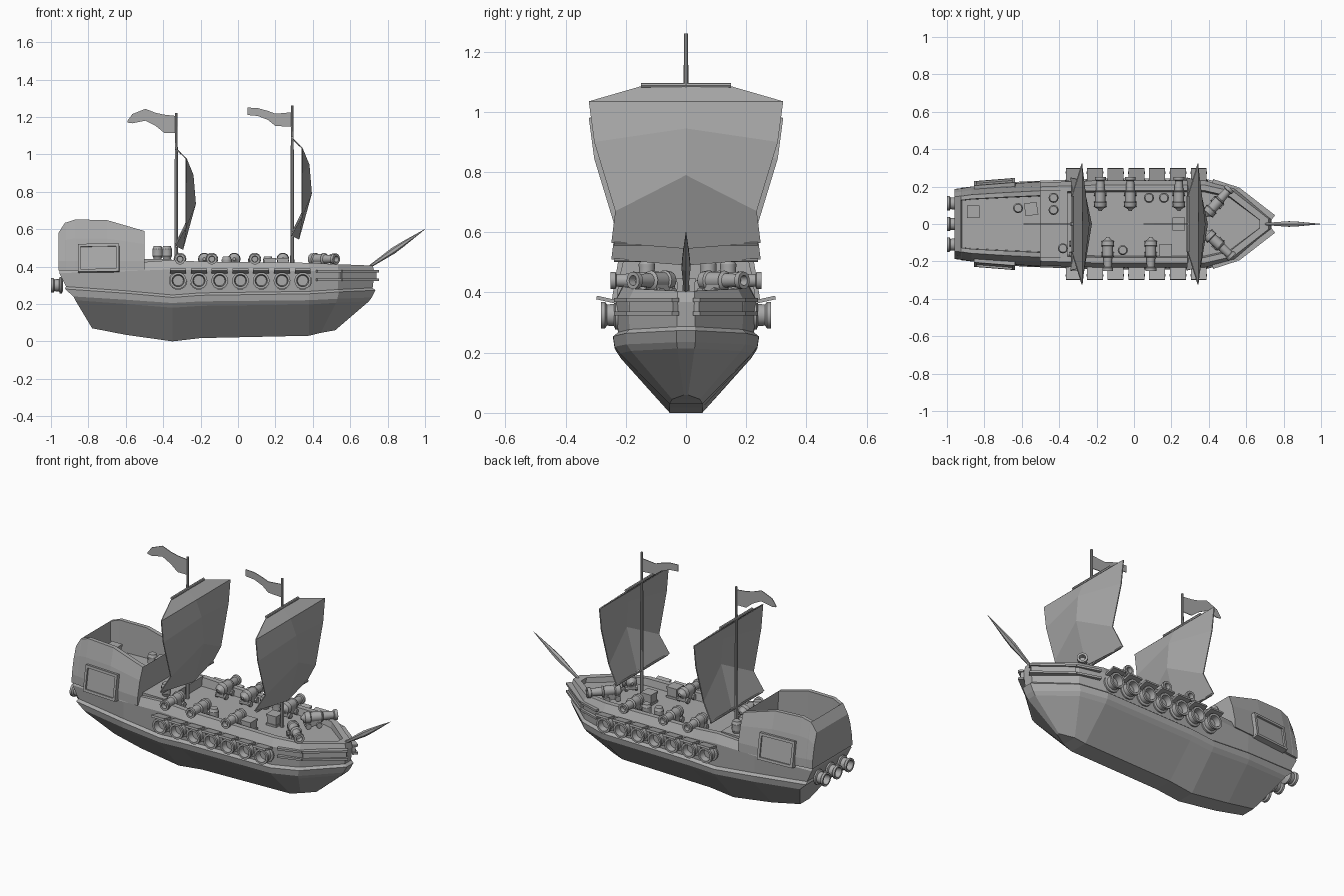
import bpy, bmesh, math
from mathutils import Vector, Matrix

cube = bpy.data.objects.get("Cube")
if cube:
    bpy.data.objects.remove(cube, do_unlink=True)

grey = bpy.data.materials.new("plain grey")
grey.use_nodes = True
grey.diffuse_color = (0.4, 0.4, 0.4, 1)
grey.node_tree.nodes["Principled BSDF"].inputs["Base Color"].default_value = (0.4, 0.4, 0.4, 1)


def finish(name, bm, smooth=False):
    bmesh.ops.recalc_face_normals(bm, faces=bm.faces)
    mesh = bpy.data.meshes.new(name)
    bm.to_mesh(mesh)
    bm.free()
    mesh.materials.append(grey)
    ob = bpy.data.objects.new(name, mesh)
    bpy.context.collection.objects.link(ob)
    if smooth:
        bpy.ops.object.select_all(action='DESELECT')
        ob.select_set(True)
        bpy.context.view_layer.objects.active = ob
        bpy.ops.object.shade_smooth_by_angle(angle=0.6)
    return ob


def loft(name, sections):
    """Skin half sections, mirrored across y, into a closed body."""
    bm = bmesh.new()
    rings = []
    for half in sections:
        full = half + [(x, -y, z) for x, y, z in reversed(half)]
        rings.append([bm.verts.new(p) for p in full])
    n = len(rings[0])
    for a, b in zip(rings, rings[1:]):
        for i in range(n):
            j = (i + 1) % n
            bm.faces.new((a[i], a[j], b[j], b[i]))
    for ring in (rings[0], rings[-1]):
        caps = n // 2
        for i in range(caps - 1):
            bm.faces.new((ring[i], ring[i + 1], ring[n - 2 - i], ring[n - 1 - i]))
    return finish(name, bm)


def lathe(name, profile, start, direction, sides=14):
    """Spin (radius, distance) pairs about a direction."""
    turn = Vector((0, 0, 1)).rotation_difference(Vector(direction)).to_matrix().to_4x4()
    place = Matrix.Translation(start) @ turn
    bm = bmesh.new()
    rings = []
    for r, h in profile:
        rings.append([bm.verts.new(place @ Vector((r * math.cos(k * math.tau / sides),
                      r * math.sin(k * math.tau / sides), h))) for k in range(sides)])
    for a, b in zip(rings, rings[1:]):
        for k in range(sides):
            m = (k + 1) % sides
            bm.faces.new((a[k], a[m], b[m], b[k]))
    bm.faces.new(rings[0])
    bm.faces.new(rings[-1])
    return finish(name, bm, sides > 8)


def box(name, centre, size, rot=None):
    bm = bmesh.new()
    bmesh.ops.create_cube(bm, size=1)
    m = Matrix.Translation(centre) @ (rot or Matrix()) @ Matrix.Diagonal((*size, 1))
    bmesh.ops.transform(bm, matrix=m, verts=bm.verts)
    return finish(name, bm)


def beam(name, p, q, depth, height):
    p, q = Vector(p), Vector(q)
    rot = Vector((1, 0, 0)).rotation_difference(q - p).to_matrix().to_4x4()
    return box(name, (p + q) / 2, ((q - p).length, depth, height), rot)


# Hull: stations give (x or bow fraction, width factor, sheer)
stations = [("stern", .8, 1), (-.6, .94, .5), (-.35, .98, 0), (-.2, 1, .25),
            (.38, 1, .43), ("bow", .83, .65), ("tip", .13, .85)]
# Rows give stern x, tip x, half width, height, sheer weight
rows = [(-.78, .52, .055, 0, .07), (-.87, .70, .22, .18, .04),
        (-.88, .715, .237, .205, .035), (-.925, .735, .242, .235, .045),
        (-.92, .72, .226, .248, .045), (-.955, .73, .232, .385, -.02),
        (-.955, .72, .208, .435, -.035), (-.93, .67, .178, .435, -.035),
        (-.93, .67, .17, .385, -.01)]
sections = []
for where, width, sheer in stations:
    half = []
    for stern, tip, hw, z, weight in rows:
        x = {"stern": stern, "bow": .38 + .45 * (tip - .38), "tip": tip}.get(where, where)
        half.append((x, hw * width, z + sheer * weight))
    sections.append(half)
loft("hull", sections)

# Stern castle: x, width factor, wall top, floor
castle = [(-.96, .82, .58, .58), (-.925, .84, .635, .635), (-.92, .84, .635, .47),
          (-.87, .88, .652, .47), (-.7, .94, .648, .47), (-.5, 1, .59, .47)]
loft("stern_castle", [[(x, .228 * w, .38), (x, .226 * w, .43), (x, .205 * w, (top + .43) / 2 + .01),
                       (x, .178 * w, top), (x, .152 * w, top), (x, .148 * w, floor)]
                      for x, w, top, floor in castle])
box("quarter_deck", (-.43, 0, .41), (.15, .36, .06))

# Framed side windows and bow panels
for s in (-1, 1):
    lean = Matrix.Rotation(s * .16, 4, 'X') @ Matrix.Rotation(s * .08, 4, 'Z')
    mid = Vector((-.745, s * .206, .445))
    box("castle_window_pane", mid, (.2, .02, .13), lean)
    for k in (-1, 1):
        box("castle_window_rail", mid + lean @ Vector((0, 0, k * .068)), (.22, .04, .015), lean)
        box("castle_window_post", mid + lean @ Vector((k * .103, 0, 0)), (.015, .04, .13), lean)
    for z in (.33, .375):
        beam("bow_strake", (.42, s * .228, z), (.55, s * .186, z), .025, .012)
        beam("bow_strake", (.55, s * .186, z), (.745, s * .035, z), .03, .012)
    beam("bow_panel", (.55, s * .18, .352), (.735, s * .035, .352), .02, .045)

# Gun ports along both sides and across the stern
gun = [(.035, 0), (.05, .008), (.05, .018), (.038, .022), (.036, .045), (.045, .052),
       (.045, .065), (.033, .065), (.028, .03)]
for i in range(7):
    x = -.32 + i * .111
    for s in (-1, 1):
        lathe("side_gun", gun, (x, s * .217, .325), (0, s, 0))
        box("port_lid", (x, s * .264, .376), (.085, .068, .012), Matrix.Rotation(s * .22, 4, 'X'))
for y in (-.11, 0, .11):
    lathe("stern_gun", [(r * .88, h) for r, h in gun], (-.935, y, .3), (-1, 0, 0))


# Deck cannons on wheeled carriages
def cannon(x, y, angle, length=.16):
    d = Vector((math.cos(angle), math.sin(angle), 0))
    side = Vector((-d.y, d.x, 0))
    back = Vector((x, y, .44)) - d * length / 2
    shape = [(.008, -.02), (.014, -.01), (.03, 0), (.034, .15), (.028, .18), (.028, .5),
             (.033, .52), (.024, .56), (.021, .88), (.029, .9), (.029, 1), (.017, 1), (.015, .85)]
    lathe("deck_cannon", [(r, h * length if h > 0 else h) for r, h in shape], back, d)
    rot = Matrix.Rotation(angle, 4, 'Z')
    box("cannon_carriage", back + d * .045 - Vector((0, 0, .03)), (.09, .045, .03), rot)
    for k in (.015, .075):
        for s in (-1, 1):
            lathe("carriage_wheel", [(.016, 0), (.016, .012)],
                  back + d * k + side * s * .022 - Vector((0, 0, .04)), side * s, 10)


up, down = math.pi / 2, -math.pi / 2
for x, y, a in ((-.18, .17, up), (-.02, .17, up), (-.14, -.17, down), (.09, -.17, down),
                (-.31, -.17, down), (.24, .17, up)):
    cannon(x, y, a)
cannon(.455, .125, .85, .18)
cannon(.46, -.115, -.75, .18)

# Barrels and crates
cask = [(.021, 0), (.024, .012), (.027, .016), (.027, .024), (.026, .035), (.027, .046),
        (.027, .054), (.024, .058), (.021, .07)]
for x, y, z in ((-.43, .14, .44), (-.43, .075, .44), (-.62, .085, .47), (.08, .14, .383),
                (.16, .14, .383), (-.06, -.14, .383), (-.38, -.13, .44)):
    lathe("barrel", cask, (x, y, z), (0, 0, 1), 12)
for x, y, z, a in ((-.86, .065, .47, 0), (-.55, .08, .47, .15), (.24, 0, .383, 0), (.17, -.14, .383, 0)):
    rot = Matrix.Rotation(a, 4, 'Z')
    box("crate", (x, y, z + .032), (.06, .06, .06), rot)
    for h in (.006, .058):
        box("crate_band", (x, y, z + h), (.068, .068, .012), rot)


# Sails: centre (x, z), edge (x, half width, z)
sail_rows = [(0, 1.09, 0, .15, 1.085), (.055, 1.035, .055, .323, 1.035), (.092, .945, .055, .305, .90),
             (.105, .79, .055, .235, .67), (.037, .545, -.005, .248, .565)]


def rig(label, x, drop, top):
    bm = bmesh.new()
    grid = [[bm.verts.new(p) for p in ((x + ex, -hw, ez - drop), (x + cx, 0, cz - drop),
                                       (x + ex, hw, ez - drop))] for cx, cz, ex, hw, ez in sail_rows]
    for a, b in zip(grid, grid[1:]):
        for i in (0, 1):
            bm.faces.new((a[i], a[i + 1], b[i + 1], b[i]))
    sail = finish(label + "_sail", bm)
    sheet = sail.modifiers.new("thickness", 'SOLIDIFY')
    sheet.thickness = .006
    lathe(label + "_mast", [(.011, 0), (.007, top - .38)], (x, 0, .38), (0, 0, 1), 8)
    lathe(label + "_upper_yard", [(.008, 0), (.008, .3)], (x, -.15, 1.088 - drop), (0, 1, 0), 8)
    lathe(label + "_lower_yard", [(.006, 0), (.006, .48)], (x, -.24, .562 - drop), (0, 1, 0), 8)


rig("fore", .29, 0, 1.26)
rig("aft", -.33, .055, 1.222)


# Wavy pennants: (x, upper z, lower z) strips
def pennant(name, strip):
    bm = bmesh.new()
    cols = [[bm.verts.new((x, y, z)) for y, z in ((-.002, hi), (-.002, lo), (.002, lo), (.002, hi))]
            for x, hi, lo in strip]
    for a, b in zip(cols, cols[1:]):
        for i in range(4):
            j = (i + 1) % 4
            bm.faces.new((a[i], a[j], b[j], b[i]))
    bm.faces.new(cols[0])
    bm.faces.new(cols[-1])
    finish(name, bm)


pennant("aft_pennant", [(-.33, 1.205, 1.115), (-.395, 1.212, 1.115), (-.44, 1.222, 1.152),
                        (-.495, 1.243, 1.18), (-.565, 1.215, 1.166), (-.592, 1.178, 1.17)])
pennant("fore_pennant", [(.288, 1.225, 1.147), (.2, 1.217, 1.152), (.16, 1.232, 1.184),
                         (.107, 1.247, 1.205), (.052, 1.25, 1.21)])

# Bowsprit
spar = Vector((.31, 0, .21))
size = spar.length
lathe("bowsprit", [(.006, 0), (.017, size * .45), (.014, size * .6), (.001, size)],
      (.69, 0, .39), spar, 6)
